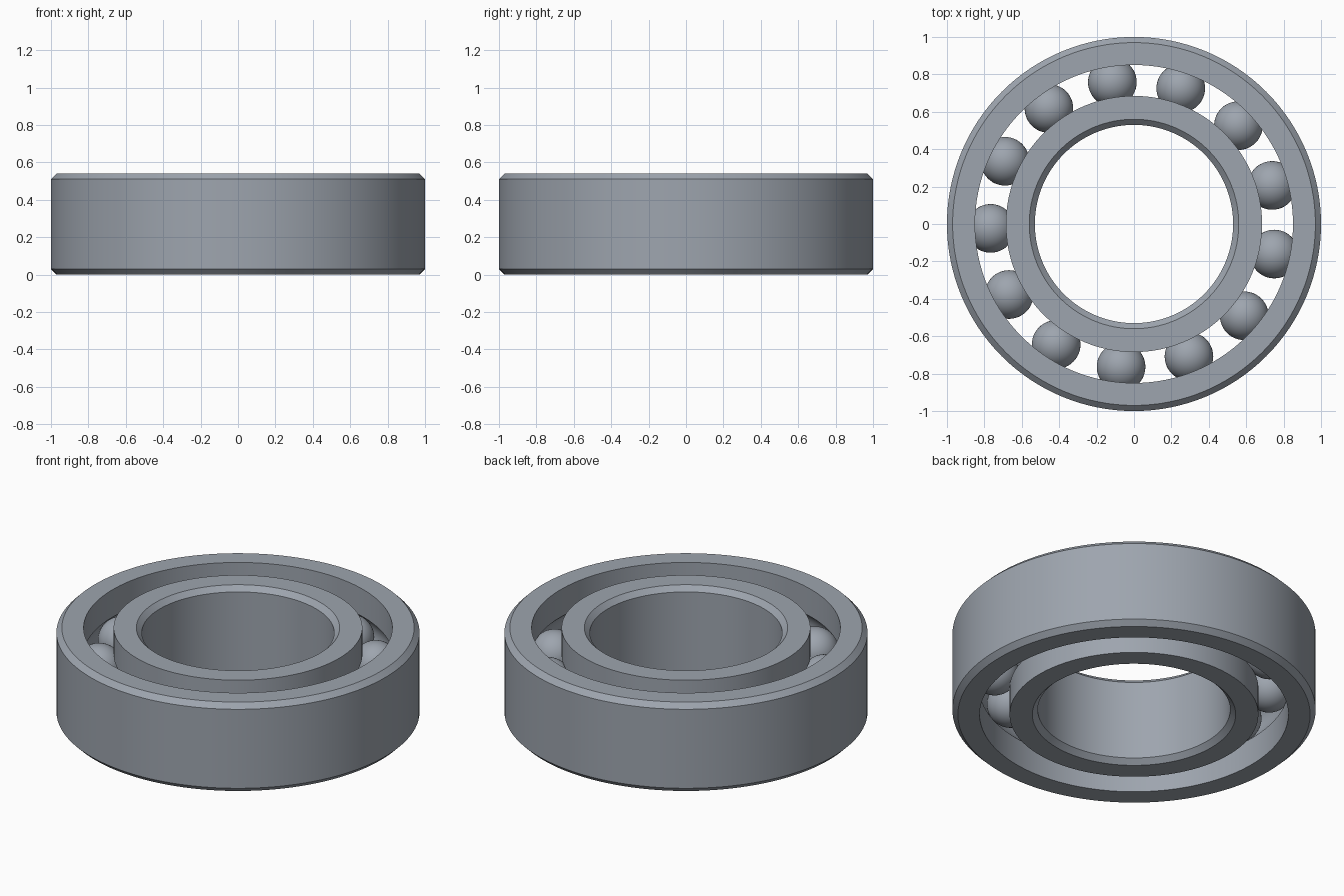
import bpy, bmesh, math
from mathutils import Matrix

cube = bpy.data.objects.get("Cube")
if cube:
    bpy.data.objects.remove(cube, do_unlink=True)

HEIGHT, CHAMFER = 0.54, 0.03
BORE, INNER_EDGE, OUTER_EDGE, RIM = 0.53, 0.685, 0.85, 1.0
PITCH, BALL, GROOVE = 0.767, 0.13, 0.132
MID = HEIGHT / 2
SEGMENTS, BALLS, FIRST_ANGLE = 128, 13, math.radians(15.6)

steel = bpy.data.materials.new("blue grey steel")
steel.use_nodes = True
colour = (0.34, 0.375, 0.425, 1)
steel.diffuse_color = colour
steel.node_tree.nodes["Principled BSDF"].inputs["Base Color"].default_value = colour


def finish(bm, name):
    """Turn a bmesh into a named, smooth shaded steel object."""
    bmesh.ops.recalc_face_normals(bm, faces=bm.faces)
    mesh = bpy.data.meshes.new(name)
    bm.to_mesh(mesh)
    bm.free()
    mesh.materials.append(steel)
    obj = bpy.data.objects.new(name, mesh)
    bpy.context.collection.objects.link(obj)
    bpy.ops.object.select_all(action="DESELECT")
    obj.select_set(True)
    bpy.context.view_layer.objects.active = obj
    bpy.ops.object.shade_smooth_by_angle(angle=math.radians(30))
    return obj


def make_ring(name, plain, race):
    """Lathe a ring: chamfered wall at 'plain', ball groove in wall at 'race'."""
    side = 1 if race > PITCH else -1
    inset = plain - side * CHAMFER
    half = math.acos(abs(race - PITCH) / GROOVE)
    profile = [(race, 0), (inset, 0), (plain, CHAMFER),
               (plain, HEIGHT - CHAMFER), (inset, HEIGHT), (race, HEIGHT)]
    steps = 16
    for i in range(steps + 1):
        a = half - 2 * half * i / steps
        profile.append((PITCH + side * GROOVE * math.cos(a), MID + GROOVE * math.sin(a)))

    bm = bmesh.new()
    loops = []
    for s in range(SEGMENTS):
        t = math.tau * s / SEGMENTS
        loops.append([bm.verts.new((r * math.cos(t), r * math.sin(t), z)) for r, z in profile])
    n = len(profile)
    for s in range(SEGMENTS):
        a, b = loops[s], loops[(s + 1) % SEGMENTS]
        for i in range(n):
            j = (i + 1) % n
            bm.faces.new((a[i], b[i], b[j], a[j]))
    return finish(bm, name)


# Rings
make_ring("outer_ring", RIM, OUTER_EDGE)
make_ring("inner_ring", BORE, INNER_EDGE)

# Balls, evenly spaced in the race
for k in range(BALLS):
    t = FIRST_ANGLE + math.tau * k / BALLS
    bm = bmesh.new()
    bmesh.ops.create_uvsphere(
        bm, u_segments=48, v_segments=24, radius=BALL,
        matrix=Matrix.Translation((PITCH * math.cos(t), PITCH * math.sin(t), MID)))
    finish(bm, f"ball_{k + 1}")
